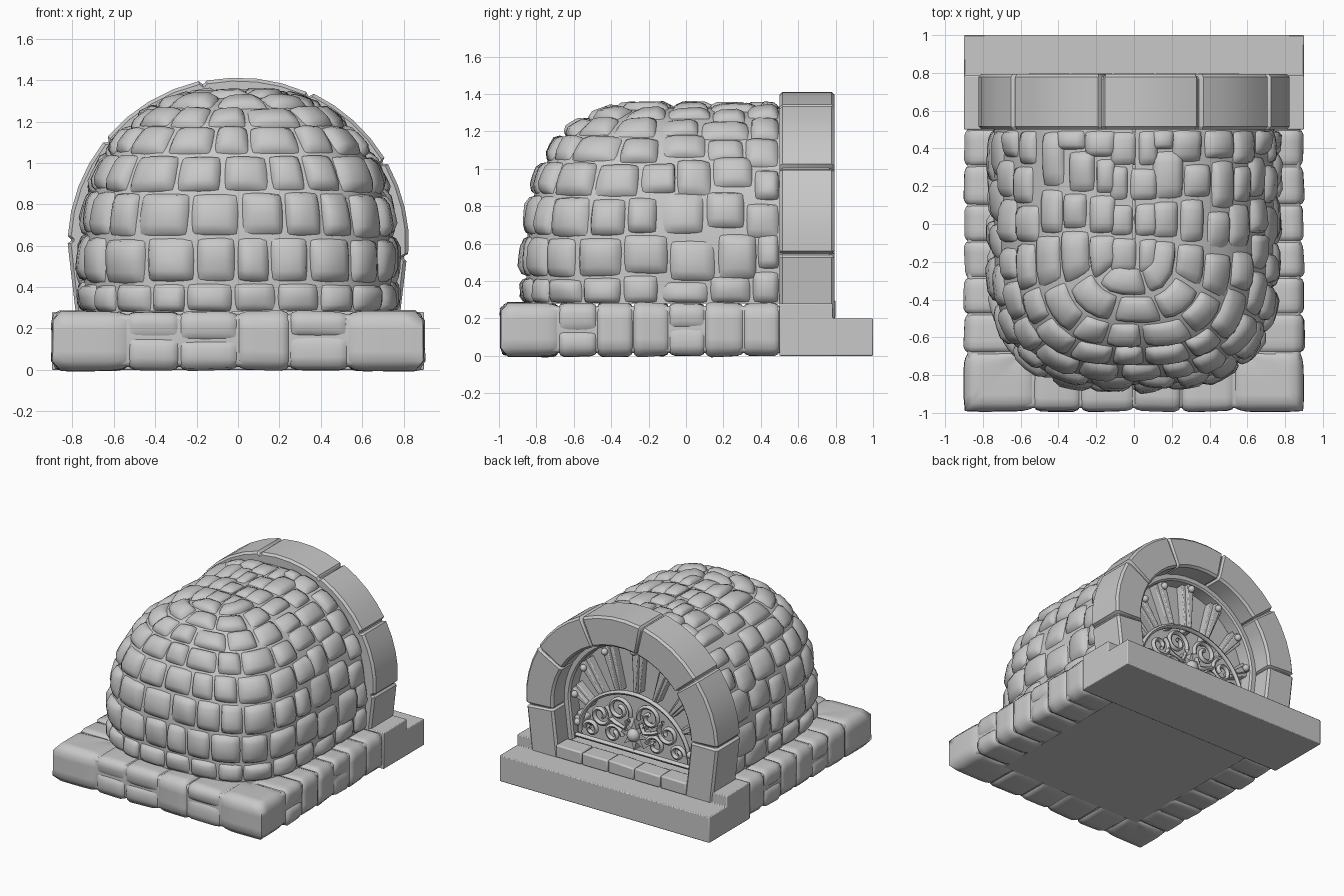
import bpy, bmesh, math, random
from mathutils import Vector

if "Cube" in bpy.data.objects:
    bpy.data.objects.remove(bpy.data.objects["Cube"])

random.seed(11)
R = random.uniform
stone_mat = bpy.data.materials.new("grey_stone")
stone_mat.diffuse_color = (0.58, 0.58, 0.58, 1)
stone_mat.use_nodes = True
stone_mat.node_tree.nodes["Principled BSDF"].inputs["Base Color"].default_value = stone_mat.diffuse_color


def finish(name, bm, bevel=0, segs=2, angle=40):
    me = bpy.data.meshes.new(name)
    bm.to_mesh(me)
    bm.free()
    ob = bpy.data.objects.new(name, me)
    bpy.context.collection.objects.link(ob)
    me.materials.append(stone_mat)
    if bevel:
        mod = ob.modifiers.new("bevel", 'BEVEL')
        mod.width, mod.segments, mod.limit_method = bevel, segs, 'ANGLE'
    bpy.context.view_layer.objects.active = ob
    ob.select_set(True)
    bpy.ops.object.shade_smooth_by_angle(angle=math.radians(angle))
    ob.select_set(False)
    return ob


def prism(bm, pts, y0, y1):
    """Extrude an (x, z) outline along y."""
    a = [bm.verts.new((x, y0, z)) for x, z in pts]
    b = [bm.verts.new((x, y1, z)) for x, z in pts]
    n = len(pts)
    fs = [bm.faces.new(a), bm.faces.new(b[::-1])]
    fs += [bm.faces.new((a[i], b[i], b[(i + 1) % n], a[(i + 1) % n])) for i in range(n)]
    bmesh.ops.recalc_face_normals(bm, faces=fs)


# --- Guide surfaces; u runs 0..3 from back right round the front to back left ---
def polar(a, n):
    c, s = math.cos(a), math.sin(a)
    r = (abs(c) ** n + abs(s) ** n) ** (-1 / n)
    return r * c, r * s


def dome(u, v):
    """Barrel vault with a rounded front end; v is arc length upward."""
    s, z = 1, 0.28 + v
    if v > 0.17:
        s, t = polar((v - 0.17) / 1.37 * math.pi / 2, 2.45)
        z = 0.45 + 0.89 * t
    if u < 1:
        return Vector((0.752 * s, 0.5 - 0.6 * u, z))
    if u > 2:
        return Vector((-0.752 * s, -0.1 + 0.6 * (u - 2), z))
    px, py = polar(math.pi * (u - 1), 3)
    return Vector((0.752 * s * px, -0.1 - 0.762 * max(s, 0) ** 0.85 * py, z))


def ridge(u, v):
    return Vector((-v, 0.5 - u, 1.335 - 0.25 * v * v))


INSET, WALL, ARC = 0.26, 0.195, 0.047
MID = INSET + ARC           # where the upright part of the plinth starts
TOP = 2 * MID + WALL


def plinth(u, v):
    """Low wall: underside, rounded foot, upright, rounded rim, ledge on top."""
    if v > MID + WALL / 2:                  # upper half mirrors the lower half
        w, flip = TOP - v, True
    else:
        w, flip = v, False
    if w < INSET:
        o, z = 0.03 + INSET - w, 0
    elif w < MID:
        a = (w - INSET) / 0.03
        o, z = 0.03 * (1 - math.sin(a)), 0.03 * (1 - math.cos(a))
    else:
        o, z = 0, 0.03 + w - MID
    z = 0.27 - z if flip else 0.012 + z
    hx, fy = 0.885 - o, -(0.978 - o)
    if 1 <= u <= 2:
        s = 3 - 2 * u
        k = max(0, (abs(s) - 0.6) / 0.4)
        x = min(abs(s), 0.6) * 0.885
        return Vector((math.copysign(x + (hx - x) * k, s), fy, z))
    t = u if u < 1 else 3 - u
    y, k = 0.5 - 1.478 * min(t, 0.8), max(0, (t - 0.8) / 0.2)
    return Vector((hx if u < 1 else -hx, y + (fy - y) * k, z))


def normal(f, u, v):
    e = 0.002
    du = f(u + e, v) - f(u - e, v)
    dv = f(u, v + e) - f(u, v - e)
    return dv.cross(du).normalized()


def skin(bm, f, us, vs, offset):
    """Plain patch over a guide surface."""
    g = [[bm.verts.new(f(u, v) + normal(f, u, v) * offset) for v in vs] for u in us]
    for i in range(len(us) - 1):
        for j in range(len(vs) - 1):
            bm.faces.new((g[i][j], g[i][j + 1], g[i + 1][j + 1], g[i + 1][j]))


def stone(bm, f, u0, u1, v0, v1, h, nu=7, nv=7, jit=0.04, sink=0.014, rnd=0.06, power=6):
    """A pillow-shaped stone lying on the surface f."""
    ju, jv = (u1 - u0) * jit, (v1 - v0) * jit
    q = [(u0 + R(0, ju), v0 + R(0, jv)), (u1 - R(0, ju), v0 + R(0, jv)),
         (u1 - R(0, ju), v1 - R(0, jv)), (u0 + R(0, ju), v1 - R(0, jv))]
    ta, tb = R(-0.3, 0.3), R(-0.3, 0.3)
    grid = []
    for i in range(nu):
        a = math.sin(math.pi * (i / (nu - 1) - 0.5))
        for j in range(nv):
            b = math.sin(math.pi * (j / (nv - 1) - 0.5))
            k = 1 - rnd * a * a * b * b
            s, t = (a * k + 1) / 2, (b * k + 1) / 2
            w = ((1 - s) * (1 - t), s * (1 - t), s * t, (1 - s) * t)
            u = sum(p[0] * m for p, m in zip(q, w))
            v = sum(p[1] * m for p, m in zip(q, w))
            m = (1 - abs(a) ** power) * (1 - abs(b) ** power)
            lift = m * (h + sink) * (1 + ta * a + tb * b) - sink
            grid.append(bm.verts.new(f(u, v) + normal(f, u, v) * lift))
    for i in range(nu - 1):
        for j in range(nv - 1):
            k = i * nv + j
            bm.faces.new((grid[k], grid[k + 1], grid[k + nv + 1], grid[k + nv]))


# Mortar shell of the dome
bm = bmesh.new()
skin(bm, dome, [i / 20 for i in range(61)], [1.535 * j / 18 for j in range(19)], -0.008)
finish("dome_mortar", bm, angle=60)

# Courses of stones, more wavy towards the sides and top
bm = bmesh.new()
rows = (0, 0.14, 0.36, 0.57, 0.76, 0.93, 1.10, 1.27, 1.43)
for r, (v0, v1) in enumerate(zip(rows, rows[1:])):
    s = 1 if v0 < 0.17 else polar(((v0 + v1) / 2 - 0.17) / 1.37 * math.pi / 2, 2.45)[0]
    curve = 2.72 * s

    def to_u(d):
        if d < 0.6:
            return d / 0.6
        return 1 + (d - 0.6) / curve if d < 0.6 + curve else 2 + (d - 0.6 - curve) / 0.6

    cuts, pos = [0], R(0.10, 0.2)
    while pos < 1.2 + curve - 0.1:
        cuts.append(pos)
        pos += R(0.17, 0.28)
    cuts.append(1.2 + curve)

    def wave(u, k):
        return 0 if k in (0, 8) else 0.05 * abs(u / 1.5 - 1) * math.sin(u * 13 + k * 0.8)

    for d0, d1 in zip(cuts, cuts[1:]):
        u0, u1 = to_u(d0 + 0.001), to_u(d1 - 0.001)
        um = (u0 + u1) / 2
        stone(bm, dome, u0, u1, v0 + wave(um, r), v1 + wave(um, r + 1), R(0.020, 0.032))
y = 0.0
while y < 0.6:
    w = R(0.15, 0.2)
    m = R(-0.03, 0.03)
    stone(bm, ridge, y, y + w - 0.002, -0.13, m, 0.023)
    stone(bm, ridge, y + R(-0.02, 0.02), y + w - 0.002, m + 0.002, 0.13, 0.020)
    y += w
finish("dome_stones", bm, angle=60)

# --- Plinth: rough blocks on three sides, single blocks round the corners ---
bm = bmesh.new()
half = [0, 0.13, INSET, INSET + 0.016, INSET + 0.031, MID]
rim = half + [TOP - v for v in half[::-1]]
skin(bm, plinth, [i / 5 for i in range(16)], rim, -0.003)
finish("plinth_shell", bm, angle=60)

bm = bmesh.new()
side = (0, 0.13, 0.27, 0.4, 0.53, 0.66, 0.8)
cuts = side + (1.2, 1.36, 1.5, 1.66, 1.8) + tuple(3 - c for c in side[::-1])
for i, (u0, u1) in enumerate(zip(cuts, cuts[1:])):
    m = MID + R(0.08, 0.13)
    nu = 17 if i in (6, 11) else 9
    parts = ((0, m, 17), (m, TOP, 17)) if i in (2, 5, 7, 9, 10, 13, 16) else ((0, TOP, 27),)
    for v0, v1, nv in parts:
        stone(bm, plinth, u0, u1, v0, v1, R(0.011, 0.016), nu, nv, 0.0 if nu > 9 else 0.015, 0.007, 0.025, 10)
finish("plinth_stones", bm, angle=60)

# Flat underside between the blocks
bm = bmesh.new()
c = [bm.verts.new(p) for p in ((-0.62, 0.5, 0.006), (0.62, 0.5, 0.006), (0.62, -0.71, 0.006), (-0.62, -0.71, 0.006))]
bm.faces.new(c)
finish("plinth_floor", bm)

# --- Stepped hearth slab under the arch ---
bm = bmesh.new()
prism(bm, [(0.5, 0), (1, 0), (1, 0.2), (0.785, 0.2), (0.785, 0.28), (0.5, 0.28)], -0.9, 0.9)
for v in bm.verts:
    v.co = (v.co.y, v.co.x, v.co.z)
bmesh.ops.recalc_face_normals(bm, faces=bm.faces)
finish("hearth_slab", bm, bevel=0.006)

bm = bmesh.new()
for i in range(5):
    x = -0.56 + i * 0.224
    prism(bm, [(x + 0.003, 0.2), (x + 0.221, 0.2), (x + 0.221, R(0.288, 0.3)), (x + 0.003, R(0.288, 0.3))], 0.66, 0.8)
finish("hearth_sill", bm, bevel=0.01)

# --- Arch: one swept ring with grooves between its blocks ---
CZ = 0.6


def arch_point(deg, r):
    a = math.radians(deg)
    x, z = 1.01 * r * math.cos(a), max(CZ + r * math.sin(a), 0.2)
    if z < CZ:
        x = math.copysign(1.01 * r - 0.12 * (CZ - z), x)
    return x, z


def sweep(bm, stations, y0, y1, c):
    """Sweep a chamfered section; stations are (angle, inner, outer, inset)."""
    loops = []
    for deg, ri, ro, k in stations:
        sec = [(ri, y0 + c), (ri + c, y0), (ro - c, y0), (ro, y0 + c),
               (ro, y1 - c - k), (ro - c, y1 - k), (ri + c, y1 - k), (ri, y1 - c - k)]
        loop = []
        for r, y in sec:
            x, z = arch_point(deg, r)
            loop.append(bm.verts.new((x, y, z)))
        loops.append(loop)
    for a, b in zip(loops, loops[1:]):
        for i in range(8):
            j = (i + 1) % 8
            bm.faces.new((a[i], a[j], b[j], b[i]))
    bm.faces.new(loops[0])
    bm.faces.new(loops[-1][::-1])
    bmesh.ops.recalc_face_normals(bm, faces=bm.faces)


joints = (-45, -4, 30, 65, 102, 141, 178, 225)
stations = []
for d0, d1 in zip(joints, joints[1:]):
    ro = R(0.812, 0.82)
    groove = (0.60, 0.80, 0.014)
    stations.append((d0 + 0.3, *groove))
    for i in range(5):
        stations.append((d0 + 1.3 + (d1 - d0 - 2.6) * i / 4, 0.585, ro, 0))
    stations.append((d1 - 0.3, *groove))
bm = bmesh.new()
sweep(bm, stations, 0.5, 0.795, 0.016)
finish("arch_blocks", bm, angle=30)

# Moulding and back panel inside the opening
bm = bmesh.new()
sweep(bm, [(-34 + 248 * i / 40, 0.54, 0.6, 0) for i in range(41)], 0.53, 0.65, 0.012)
finish("opening_moulding", bm, angle=30)
bm = bmesh.new()
prism(bm, [(0.59, 0.27)] + [arch_point(i * 6, 0.59) for i in range(31)] + [(-0.59, 0.27)], 0.51, 0.54)
finish("fire_back", bm)

# Fan of flared bars with ball tips
bm = bmesh.new()
tips = bmesh.new()
for i in range(9):
    a = math.radians(10 + 20 * i)
    d, n = Vector((math.cos(a), math.sin(a))), Vector((-math.sin(a), math.cos(a)))
    p0 = Vector((0.45 * d.x, 0.37 + 0.40 * d.y))
    b = -0.25 * d.y
    p1 = Vector((0, 0.35)) + d * (-b + math.sqrt(b * b + 0.235))
    prism(bm, [p0 - n * 0.025, p1 - n * 0.055, p1 + n * 0.055, p0 + n * 0.025], 0.535, 0.60)
    prism(bm, [p0 - n * 0.010, p1 - n * 0.028, p1 + n * 0.028, p0 + n * 0.010], 0.595, 0.63)
    ball = bmesh.ops.create_uvsphere(tips, u_segments=10, v_segments=6, radius=0.026)['verts']
    q = p1 - d * 0.04
    bmesh.ops.translate(tips, verts=ball, vec=(q.x, 0.64, q.y))
finish("fan_bars", bm, bevel=0.006)
finish("fan_tips", tips, angle=60)

# --- Scrollwork grate ---
scrolls = bpy.data.curves.new("scrolls", 'CURVE')
scrolls.dimensions, scrolls.bevel_depth, scrolls.bevel_resolution = '3D', 0.017, 1


def path(pts):
    sp = scrolls.splines.new('POLY')
    sp.points.add(len(pts) - 1)
    for p, (x, z) in zip(sp.points, pts):
        p.co = (x, 0.63, z, 1)


def spiral(cx, cz, r, start, turns, s):
    pts = []
    for i in range(25):
        a, k = math.radians(start + 360 * turns * i / 24), r * (1 - 0.75 * i / 24)
        pts.append((s * (cx + k * math.cos(a)), cz + k * math.sin(a)))
    path(pts)


path([(0.47 * math.cos(math.pi * i / 32), 0.36 + 0.41 * math.sin(math.pi * i / 32)) for i in range(33)])
path([(-0.5, 0.33), (0.5, 0.33)])
for s in (-1, 1):
    spiral(0.13, 0.62, 0.10, 200, -1.3, s)
    spiral(0.29, 0.54, 0.09, 120, 1.3, s)
    spiral(0.18, 0.42, 0.075, 180, -1.2, s)
    spiral(0.37, 0.41, 0.06, 0, 1.2, s)
    path([(s * 0.05, 0.56), (s * 0.08, 0.49), (s * 0.16, 0.51), (s * 0.22, 0.54)])
tmp = bpy.data.objects.new("scrolls_helper", scrolls)
bpy.context.collection.objects.link(tmp)
bpy.context.view_layer.update()
mesh = bpy.data.meshes.new_from_object(tmp.evaluated_get(bpy.context.evaluated_depsgraph_get()))
bm = bmesh.new()
bm.from_mesh(mesh)
bpy.data.objects.remove(tmp)
finish("grate_scrolls", bm, angle=60)

# Pointed rosette in the middle of the grate
bm = bmesh.new()
star = [(0.12 if i % 2 == 0 else 0.055, i * math.pi / 8) for i in range(16)]
prism(bm, [(r * math.cos(a), 0.46 + r * math.sin(a)) for r, a in star], 0.54, 0.64)
ball = bmesh.ops.create_uvsphere(bm, u_segments=14, v_segments=8, radius=0.05)['verts']
bmesh.ops.translate(bm, verts=ball, vec=(0, 0.64, 0.46))
finish("grate_rosette", bm)
